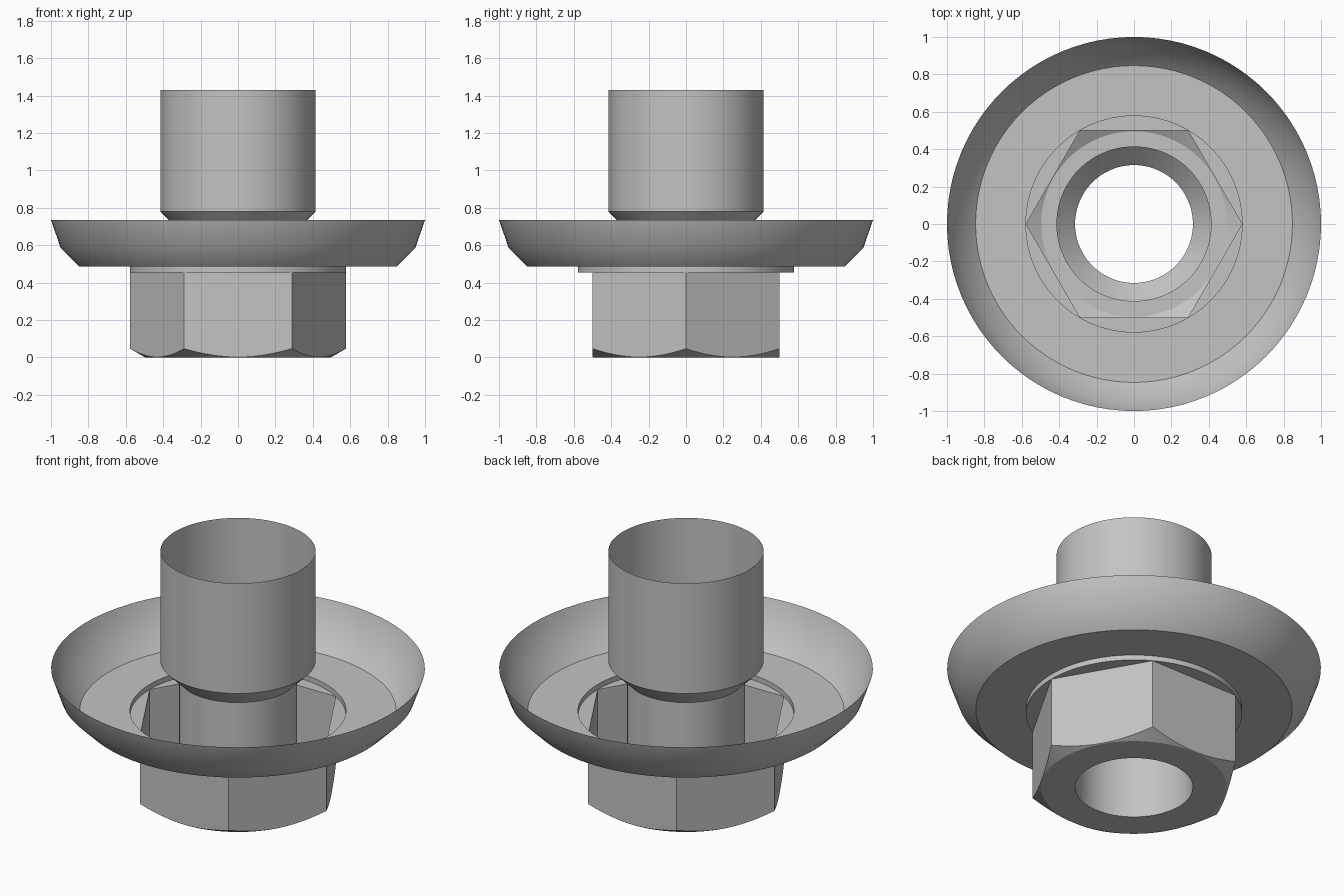
import bpy
import bmesh
from math import cos, sin, pi, radians

SEGMENTS = 96
APOTHEM = 0.5
CHAMFER_RADIUS = 0.496

cube = bpy.data.objects.get("Cube")
if cube:
    bpy.data.objects.remove(cube, do_unlink=True)

steel = bpy.data.materials.new("light_grey_steel")
steel.use_nodes = True
grey = (0.55, 0.55, 0.55, 1)
steel.diffuse_color = grey
steel.node_tree.nodes["Principled BSDF"].inputs["Base Color"].default_value = grey


def hex_radius(angle):
    """Distance from the axis to a hexagon with corners on the x axis."""
    return APOTHEM / cos(angle % (pi / 3) - pi / 6)


def circle(radius, z):
    return lambda angle: (radius, z)


def hexagon(z):
    return lambda angle: (hex_radius(angle), z)


def chamfer_edge(angle):
    """Where the conical chamfer meets the flats."""
    radius = hex_radius(angle)
    return radius, (radius - CHAMFER_RADIUS) * 0.58


def loft(name, rings):
    """Join successive rings around the z axis into an open sheet."""
    bm = bmesh.new()
    loops = []
    for ring in rings:
        loop = []
        for i in range(SEGMENTS):
            a = 2 * pi * i / SEGMENTS
            r, z = ring(a)
            loop.append(bm.verts.new((r * cos(a), r * sin(a), z)))
        loops.append(loop)
    for low, high in zip(loops, loops[1:]):
        for i in range(SEGMENTS):
            j = (i + 1) % SEGMENTS
            bm.faces.new((low[i], low[j], high[j], high[i]))
    mesh = bpy.data.meshes.new(name)
    bm.to_mesh(mesh)
    bm.free()
    mesh.materials.append(steel)
    obj = bpy.data.objects.new(name, mesh)
    bpy.context.collection.objects.link(obj)
    bpy.ops.object.select_all(action="DESELECT")
    obj.select_set(True)
    bpy.context.view_layer.objects.active = obj
    bpy.ops.object.shade_smooth_by_angle(angle=radians(28))
    return obj


# Hollow hexagonal head: bottom face, conical chamfer, flats
loft("hex_head", [circle(0.315, 0), circle(CHAMFER_RADIUS, 0),
                  chamfer_edge, hexagon(0.455)])

# Recessed seat around the head, flat flange and flared rim
loft("flange_dish", [hexagon(0.455), circle(0.578, 0.455), circle(0.578, 0.485),
                     circle(0.847, 0.485), circle(0.948, 0.585), circle(1, 0.735)])

# Bore through the head, widening into the upper sleeve
loft("bore_and_sleeve", [circle(0.315, 0), circle(0.315, 0.68),
                         circle(0.415, 0.78), circle(0.415, 1.43)])
